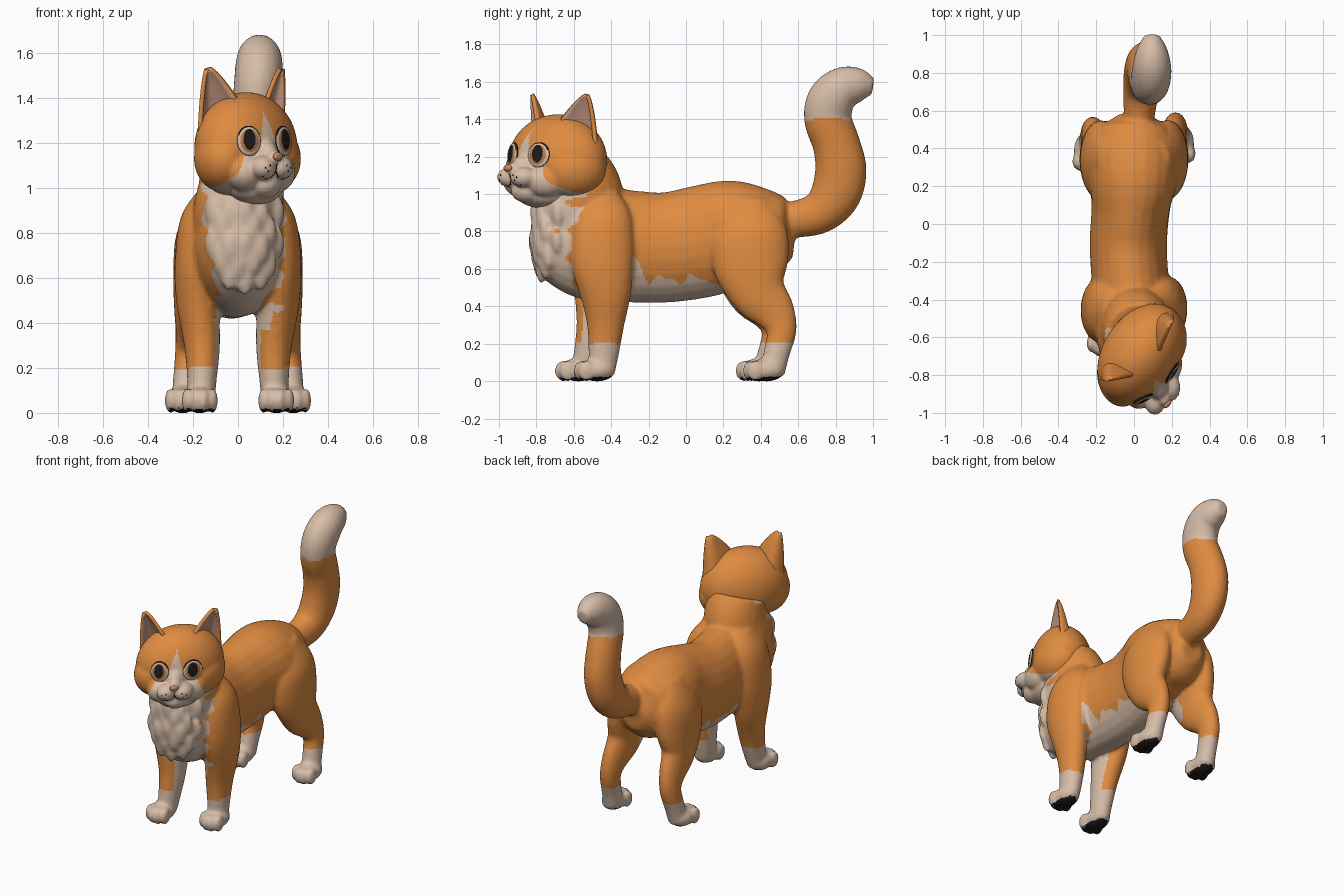
import bpy, bmesh
from math import sin, cos, pi, hypot
from mathutils import Vector, Matrix, Euler
from mathutils.bvhtree import BVHTree

cube = bpy.data.objects.get("Cube")
if cube:
    bpy.data.objects.remove(cube, do_unlink=True)


def material(name, rgb):
    m = bpy.data.materials.new(name)
    m.use_nodes = True
    m.diffuse_color = (*rgb, 1)
    bsdf = next(n for n in m.node_tree.nodes if n.type == "BSDF_PRINCIPLED")
    bsdf.inputs["Base Color"].default_value = (*rgb, 1)
    bsdf.inputs["Roughness"].default_value = 0.8
    return m


orange = material("orange fur", (0.74, 0.26, 0.053))
cream = material("cream fur", (0.68, 0.51, 0.39))
pink = material("inner ear pink", (0.54, 0.31, 0.22))
nose_pink = material("nose pink", (0.6, 0.25, 0.14))
black = material("black", (0.012, 0.01, 0.01))
amber = material("amber", (0.5, 0.2, 0.06))


def ball(bm, loc, scale, rot=None, seg=24):
    mat = Matrix.LocRotScale(Vector(loc), rot, Vector(scale))
    return bmesh.ops.create_uvsphere(bm, u_segments=seg, v_segments=seg, radius=1, matrix=mat)["verts"]


def loft(bm, rings, n=24, steps=4):
    """Smooth tube through rings (x, y, z, half width, half depth)."""
    p = [Vector(r) for r in rings]
    p = [p[0] * 2 - p[1]] + p + [p[-1] * 2 - p[-2]]
    fine = []
    for i in range(1, len(p) - 2):
        a, b, c, d = p[i - 1:i + 3]
        for k in range(steps):
            t = k / steps
            fine.append(b + (c - a) * (t / 2) + (a * 2 - b * 5 + c * 4 - d) * (t * t / 2)
                        + (b * 3 - a - c * 3 + d) * (t ** 3 / 2))
    fine.append(p[-2])
    loops = []
    for i, f in enumerate(fine):
        t = fine[min(i + 1, len(fine) - 1)] - fine[max(i - 1, 0)]
        up = Vector((0, -t[2], t[1])).normalized()
        centre = Vector(f[:3])
        rx, ry = max(f[3], 0.005), max(f[4], 0.005)
        angles = [2 * pi * j / n for j in range(n)]
        loops.append([bm.verts.new(centre + Vector((rx * cos(a), 0, 0)) + up * ry * sin(a)) for a in angles])
    for a, b in zip(loops, loops[1:]):
        for j in range(n):
            bm.faces.new((a[j], a[(j + 1) % n], b[(j + 1) % n], b[j]))
    bm.faces.new(loops[0][::-1])
    bm.faces.new(loops[-1])


def add_object(name, bm, mats):
    mesh = bpy.data.meshes.new(name)
    bm.to_mesh(mesh)
    bm.free()
    obj = bpy.data.objects.new(name, mesh)
    bpy.context.collection.objects.link(obj)
    for m in mats:
        mesh.materials.append(m)
    mesh.shade_smooth()
    return obj


def fuse(name, bm, voxel, smoothing, mats, rule):
    """Blend overlapping volumes to one skin and colour it by rule."""
    bmesh.ops.recalc_face_normals(bm, faces=bm.faces)
    obj = add_object(name, bm, [])
    rem = obj.modifiers.new("fuse", "REMESH")
    rem.mode, rem.voxel_size = "VOXEL", voxel
    soft = obj.modifiers.new("soften", "SMOOTH")
    soft.factor, soft.iterations = 0.5, smoothing
    bpy.context.view_layer.update()
    dg = bpy.context.evaluated_depsgraph_get()
    mesh = bpy.data.meshes.new_from_object(obj.evaluated_get(dg))
    obj.modifiers.clear()
    obj.data = mesh
    mesh.materials.clear()
    for m in mats:
        mesh.materials.append(m)
    for f in mesh.polygons:
        f.material_index = rule(f.center, f.normal)
    mesh.shade_smooth()
    bpy.context.view_layer.update()
    return obj


# Torso and neck
bm = bmesh.new()
loft(bm, [(0, -.815, .81, .07, .09), (0, -.765, .8, .14, .17), (0, -.65, .765, .19, .265),
          (0, -.5, .74, .21, .31), (-.02, -.3, .72, .205, .3), (-.03, -.1, .715, .205, .295),
          (-.015, .1, .75, .21, .3), (0, .25, .79, .24, .285), (0, .4, .785, .235, .245),
          (0, .5, .76, .19, .2), (0, .58, .75, .08, .09)])
loft(bm, [(0, -.56, .72, .19, .22), (0, -.575, .9, .2, .25), (.015, -.57, 1.02, .19, .23),
          (.03, -.61, 1.14, .185, .2)])

# Chest fur tufts
skin = BVHTree.FromBMesh(bm)
for row, count in enumerate((5, 4, 5, 4, 3)):
    for k in range(count):
        x = .03 + (k - (count - 1) / 2) * .07
        z = .89 - .068 * row - .02 * (k % 2)
        hit = skin.ray_cast(Vector((x, -2, z)), Vector((0, 1, 0)))[0]
        ball(bm, hit + Vector((0, .014, 0)), (.04, .028, .075), Euler((.08, 0, (x - .03) * 4)), 16)

# Tail
loft(bm, [(.02, .45, .86, .07, .085), (.03, .6, .868, .085, .1), (.04, .72, .905, .098, .115),
          (.05, .8, 1.0, .104, .135), (.06, .828, 1.13, .105, .138), (.068, .803, 1.27, .104, .127),
          (.08, .758, 1.4, .103, .127), (.09, .775, 1.5, .106, .128), (.095, .84, 1.568, .102, .113),
          (.095, .93, 1.582, .08, .092), (.095, 1.0, 1.575, .04, .045)])

# Legs and paws
FRONT = [(.1, -.46, 1.0, .07, .1), (.155, -.45, .87, .1, .16), (.185, -.45, .66, .097, .17),
         (.178, -.43, .48, .095, .14), (.16, -.43, .3, .08, .1), (.16, -.44, .15, .066, .082),
         (.165, -.45, .05, .06, .07)]
BACK = [(.11, .32, .97, .08, .12), (.165, .34, .8, .108, .2), (.185, .345, .63, .103, .205),
        (.2, .385, .48, .085, .155), (.21, .47, .37, .068, .115), (.22, .51, .27, .06, .082),
        (.23, .485, .15, .059, .07), (.235, .46, .05, .06, .07)]
for s in (1, -1):
    for rings, step, px, py in ((FRONT, .1, .17, -.475), (BACK, .04, .245, .43)):
        ahead = step if s < 0 else 0
        loft(bm, [(s * x, y - ahead * max(0, 1 - z / .7), z, a, b) for x, y, z, a, b in rings])
        py -= ahead
        ball(bm, (s * px, py, .06), (.074, .1, .062))
        for k in range(4):
            off = k - 1.5
            ball(bm, (s * px + off * .038, py - .085 + .012 * off * off, .055), (.024, .046, .056), None, 16)


def body_rule(c, n):
    x, y, z = c
    if z < .03 and n.z < -.7:
        return 2
    if z < .2 + .01 * sin(30 * x) or (y > .58 and z > 1.4 + .01 * sin(40 * x)):
        return 1
    jag = .012 * sin(45 * z) + .006 * sin(83 * z)
    inward = -n.x if x > 0 else n.x
    # Bib and neck
    left_edge = -.09 - .06 * min(1, max(0, (z - .55) / .25)) - jag
    back_edge = -.54 - .09 * max(0, 1 - abs(z - .65) / .3) + .2 * min(0, x) + jag
    if y < back_edge and left_edge < x < .205 + jag and z > (.42 if x > 0 else .5):
        return 1
    # Belly and inner thighs
    if -.29 < y < .15 and z < .545 + .02 * sin(38 * y) + .012 * sin(71 * y) + 1.4 * max(0, -.2 - y):
        return 1 if abs(x) < .2 else 0
    if -.7 < y < .3 and abs(x) < .1 and z < .52:
        return 1
    if .1 < y < .33 + jag and .4 < z < .58 and inward > .4:
        return 1
    # Inner sides of the front legs
    if y > -.25:
        return 0
    if x > 0:
        return 1 if (inward > .3 and .37 < z < .56 + jag) or (inward > .88 and z < .4) else 0
    return 1 if inward > .82 and z < .42 + jag else 0


fuse("body", bm, .0125, 6, [orange, cream, black], body_rule)

# Head, built upright in its own space
bm = bmesh.new()
ball(bm, (0, 0, 0), (.278, .212, .246), None, 40)
ball(bm, (0, -.16, -.05), (.07, .11, .1))
ball(bm, (0, -.185, -.165), (.08, .078, .062))
ball(bm, (0, -.09, -.18), (.14, .125, .075))
for s in (1, -1):
    ball(bm, (s * .14, -.015, -.05), (.148, .165, .15))
    ball(bm, (s * .09, -.14, -.11), (.1, .1, .09))
    ball(bm, (s * .052, -.245, -.09), (.064, .068, .054))
ball(bm, (0, -.262, -.045), (.04, .045, .035))


def head_rule(c, n):
    x, y, z = abs(c.x), c.y, c.z
    jag = .008 * sin(60 * x)
    muzzle = y < .04 and z < -.03 - 1.5 * max(0, x - .12) + jag
    blaze = y < 0 and z < .16 and x < .07 * (.16 - z) / .19
    return 1 if muzzle or blaze else 0


head = fuse("head", bm, .009, 6, [orange, cream], head_rule)


def on_face(x, z):
    _, loc, normal, _ = head.ray_cast(Vector((x, -1, z)), Vector((0, 1, 0)))
    return loc, normal


# Ears: cupped sheets, pink inside and orange outside
bm = bmesh.new()
N = 14
for s in (1, -1):
    base, tip, half = Vector((.165, -.02, .13)), Vector((.22, 0, .345)), Vector((.077, .05, -.062))
    grid = []
    for i in range(N + 1):
        v = -.15 + 1.15 * i / N
        taper = max(.03, (1 - max(v, 0)) ** .75)
        grid.append([])
        for j in range(N + 1):
            u = 2 * j / N - 1
            p = base.lerp(tip, v) + half * u * taper + Vector((0, .08 * (1 - u * u) * taper, 0))
            grid[-1].append(bm.verts.new((s * p.x, p.y, p.z)))
    for a, b in zip(grid, grid[1:]):
        for j in range(N):
            bm.faces.new((a[j], a[j + 1], b[j + 1], b[j])[::s])
ears = add_object("ears", bm, [pink, orange])
thick = ears.modifiers.new("thickness", "SOLIDIFY")
thick.thickness, thick.offset = .02, -1
thick.material_offset = thick.material_offset_rim = 1

# Eyes: shallow domes with rings of colour and a dark upper lid
bm = bmesh.new()
for s in (1, -1):
    loc, normal = on_face(s * .104, .03)
    verts = ball(bm, (0, 0, 0), (1, 1, 1), None, 64)
    for f in {f for v in verts for f in v.link_faces}:
        c = f.calc_center_median()
        r = hypot(c.x, c.y)
        pupil = hypot(c.x / .5, (c.y - .08) / .7) < 1
        lid = r > (.9 if c.y > .35 else .975)
        f.material_index = 0 if pupil or lid else 1 if r < .76 else 2
    place = Matrix.LocRotScale(loc, normal.to_track_quat("Z", "Y"), Vector((.062, .067, .016)))
    bmesh.ops.transform(bm, matrix=place, verts=verts)
eyes = add_object("eyes", bm, [black, amber, cream])

# Nose
bm = bmesh.new()
ball(bm, on_face(0, -.04)[0], (.028, .014, .019))
nose = add_object("nose", bm, [nose_pink])

# Whisker spots
bm = bmesh.new()
for s in (1, -1):
    for x, z in ((.05, -.08), (.075, -.09), (.06, -.105)):
        loc, normal = on_face(s * x, z)
        ball(bm, loc, (.004, .004, .003), normal.to_track_quat("Z", "Y"), 8)
spots = add_object("whisker_spots", bm, [black])

# Mouth line
curve = bpy.data.curves.new("mouth", "CURVE")
curve.dimensions, curve.bevel_depth = "3D", .0025
for s in (1, -1):
    path = [on_face(s * x, z)[0] for x, z in ((0, -.07), (0, -.105), (.02, -.13), (.05, -.14), (.08, -.127))]
    line = curve.splines.new("POLY")
    line.points.add(len(path) - 1)
    for point, co in zip(line.points, path):
        point.co = (*co, 1)
curve.materials.append(black)
mouth = bpy.data.objects.new("mouth", curve)
bpy.context.collection.objects.link(mouth)

# Turn the head to one side, with a slight twist of the face, and set it on the neck
HEAD = Matrix(((.743, -.469, 0, .035), (.669, .883, 0, -.685), (0, 0, 1, 1.18), (0, 0, 0, 1)))
for part in (head, ears, eyes, nose, spots, mouth):
    part.data.transform(HEAD)
